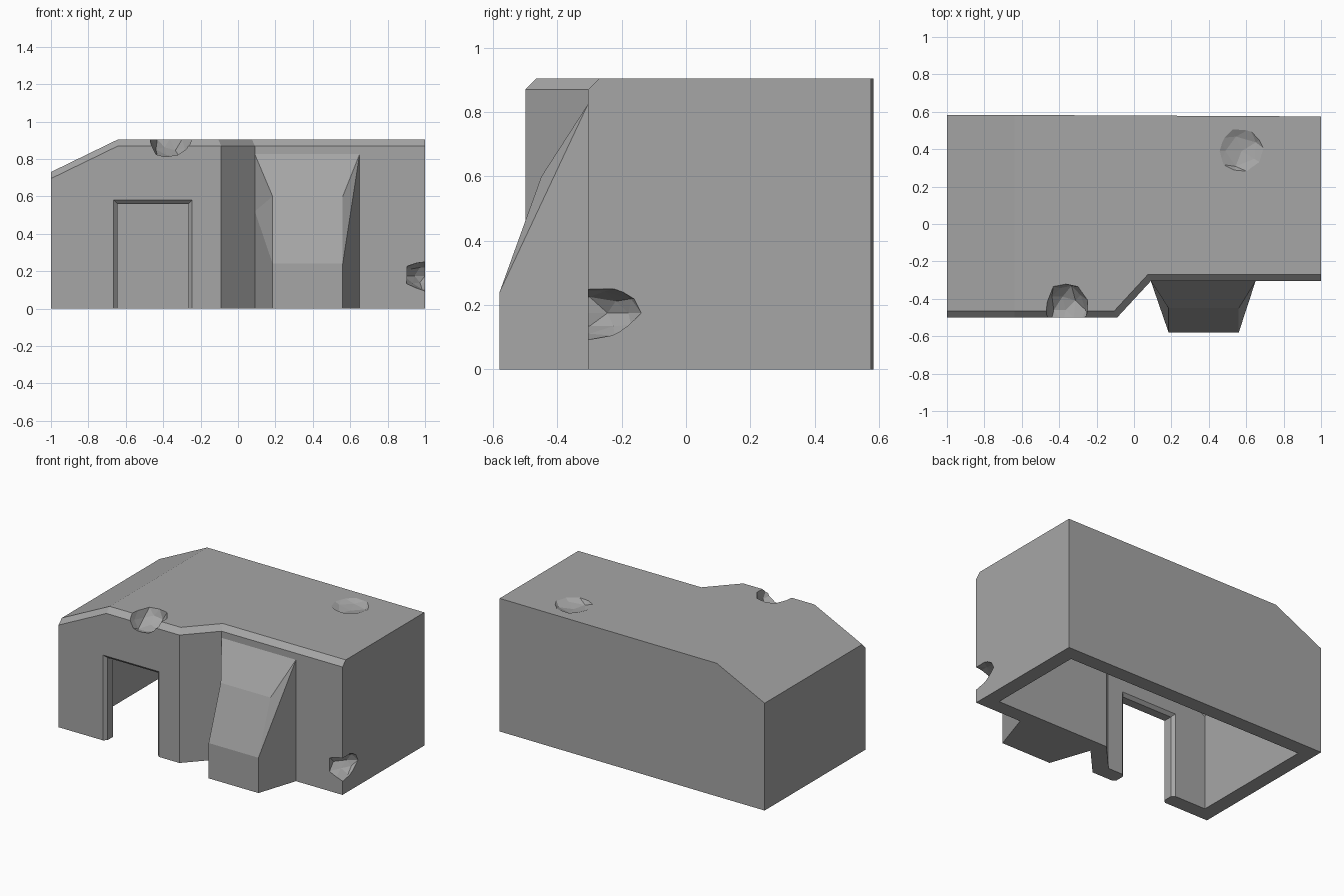
import bpy, bmesh, random
from mathutils import Vector

random.seed(4)
cube = bpy.data.objects.get("Cube")
if cube:
    bpy.data.objects.remove(cube, do_unlink=True)

grey = bpy.data.materials.new("concrete grey")
grey.use_nodes = True
colour = (0.38, 0.38, 0.38, 1)
grey.diffuse_color = colour
grey.node_tree.nodes["Principled BSDF"].inputs["Base Color"].default_value = colour

BREAK, TOP, LOW = -0.64, 0.905, 0.73


def roof(x):
    """Roof height: flat, sloping down towards the right end."""
    return TOP if x >= BREAK else TOP + (x - BREAK) * (TOP - LOW) / (1 + BREAK)


def finish(name, bm):
    bmesh.ops.recalc_face_normals(bm, faces=bm.faces)
    mesh = bpy.data.meshes.new(name)
    bm.to_mesh(mesh)
    bm.free()
    mesh.materials.append(grey)
    obj = bpy.data.objects.new(name, mesh)
    bpy.context.collection.objects.link(obj)
    return obj


def block(name, front, back, drop, base, chamfer):
    """Stepped-plan block with a chamfer along the front roof edge."""
    bm = bmesh.new()
    new = lambda x, y, z: bm.verts.new((x, y, z))
    foot = [new(x, y, base) for x, y in front]
    eave = [new(x, y, roof(x) - drop - chamfer) for x, y in front]
    shift = [0, 0, -chamfer * 0.45, -chamfer * 0.45, 0]
    edge = [new(x + s, y + chamfer, roof(x) - drop) for (x, y), s in zip(front, shift)]
    rear_foot = [new(x, y, base) for x, y in back]
    rear_top = [new(x, y, roof(x) - drop) for x, y in back]
    for low, high in ((foot, eave), (eave, edge), (rear_foot, rear_top)):
        for i in range(len(low) - 1):
            bm.faces.new((low[i], low[i + 1], high[i + 1], high[i]))
    for i in (0, -1):
        bm.faces.new((foot[i], eave[i], edge[i], rear_top[i], rear_foot[i]))
    bm.faces.new(edge[:2] + rear_top[1::-1])
    bm.faces.new(edge[1:] + rear_top[:0:-1])
    bm.faces.new(foot + rear_foot[::-1])
    return finish(name, bm)


def loft(name, rings):
    """Closed solid skinned through rings of equal length."""
    bm = bmesh.new()
    rows = [[bm.verts.new(p) for p in ring] for ring in rings]
    n = len(rows[0])
    for a, b in zip(rows, rows[1:]):
        for i in range(n):
            bm.faces.new((a[i], a[(i + 1) % n], b[(i + 1) % n], b[i]))
    bm.faces.new(rows[0])
    bm.faces.new(rows[-1])
    return finish(name, bm)


def chip(name, centre, radii):
    """Rough faceted lump used to break away the surface."""
    bm = bmesh.new()
    bmesh.ops.create_icosphere(bm, subdivisions=2, radius=1)
    for v in bm.verts:
        k = random.uniform(0.82, 1.06)
        v.co = Vector(c + r * k * p for c, r, p in zip(centre, radii, v.co))
    return finish(name, bm)


def cut(target, cutter):
    cutter.hide_render = True
    mod = target.modifiers.new("cut", "BOOLEAN")
    mod.operation, mod.solver, mod.object = "DIFFERENCE", "EXACT", cutter
    bpy.context.view_layer.objects.active = target
    bpy.ops.object.modifier_apply(modifier=mod.name)
    bpy.data.objects.remove(cutter, do_unlink=True)


# Hollow building shell, open underneath
shell = block("bunker_shell",
              [(-1, -0.5), (BREAK, -0.5), (-0.09, -0.5), (0.09, -0.305), (1, -0.305)],
              [(-1, 0.583), (BREAK, 0.583), (1, 0.575)], 0, 0, 0.035)
cut(shell, block("room_cutter",
                 [(-0.9, -0.4), (BREAK, -0.4), (-0.134, -0.4), (0.047, -0.205), (0.9, -0.205)],
                 [(-0.9, 0.483), (BREAK, 0.483), (0.9, 0.475)], 0.12, -0.2, 0.01))


# Doorway with chamfered reveals on both wall faces
def door_ring(y, flare):
    left, right, top = -0.645 - flare, -0.265 + flare, 0.56 + flare
    return [(left, y, -0.2), (right, y, -0.2), (right, y, top), (left, y, top)]


cut(shell, loft("door_cutter", [door_ring(y, f) for y, f in (
    (-0.6, 0.02), (-0.5, 0.02), (-0.48, 0), (-0.42, 0), (-0.4, 0.02), (-0.3, 0.02))]))

# Battle damage: roof edge, roof surface, front corner
cut(shell, chip("edge_chip", (-0.365, -0.46, 0.905), (0.12, 0.165, 0.115)))
cut(shell, chip("roof_chip", (0.575, 0.39, 0.95), (0.185, 0.155, 0.078)))
cut(shell, chip("corner_chip", (1, -0.3, 0.175), (0.11, 0.17, 0.09)))

# Sloped buttress against the recessed front wall
bm = bmesh.new()
sides = []
for inner, outer, seam in ((0.185, 0.09, 0.52), (0.56, 0.65, 0.825)):
    profile = [(outer, -0.305, 0), (inner, -0.58, 0), (inner, -0.58, 0.24),
               (inner, -0.45, 0.6), (outer, -0.305, 0.825)]
    v = [bm.verts.new(p) for p in profile]
    if seam < 0.8:
        mid = bm.verts.new((outer, -0.305, seam))
        bm.faces.new((v[0], v[1], v[2], mid))
        bm.faces.new((mid, v[2], v[3]))
        bm.faces.new((mid, v[3], v[4]))
    else:
        bm.faces.new((v[0], v[1], v[2], v[4]))
        bm.faces.new((v[2], v[3], v[4]))
    sides.append(v)
a, b = sides
for i in range(4):
    bm.faces.new((a[i], a[i + 1], b[i + 1], b[i]))
bm.faces.new((a[0], mid, a[4], b[4], b[0]))
finish("buttress", bm)
